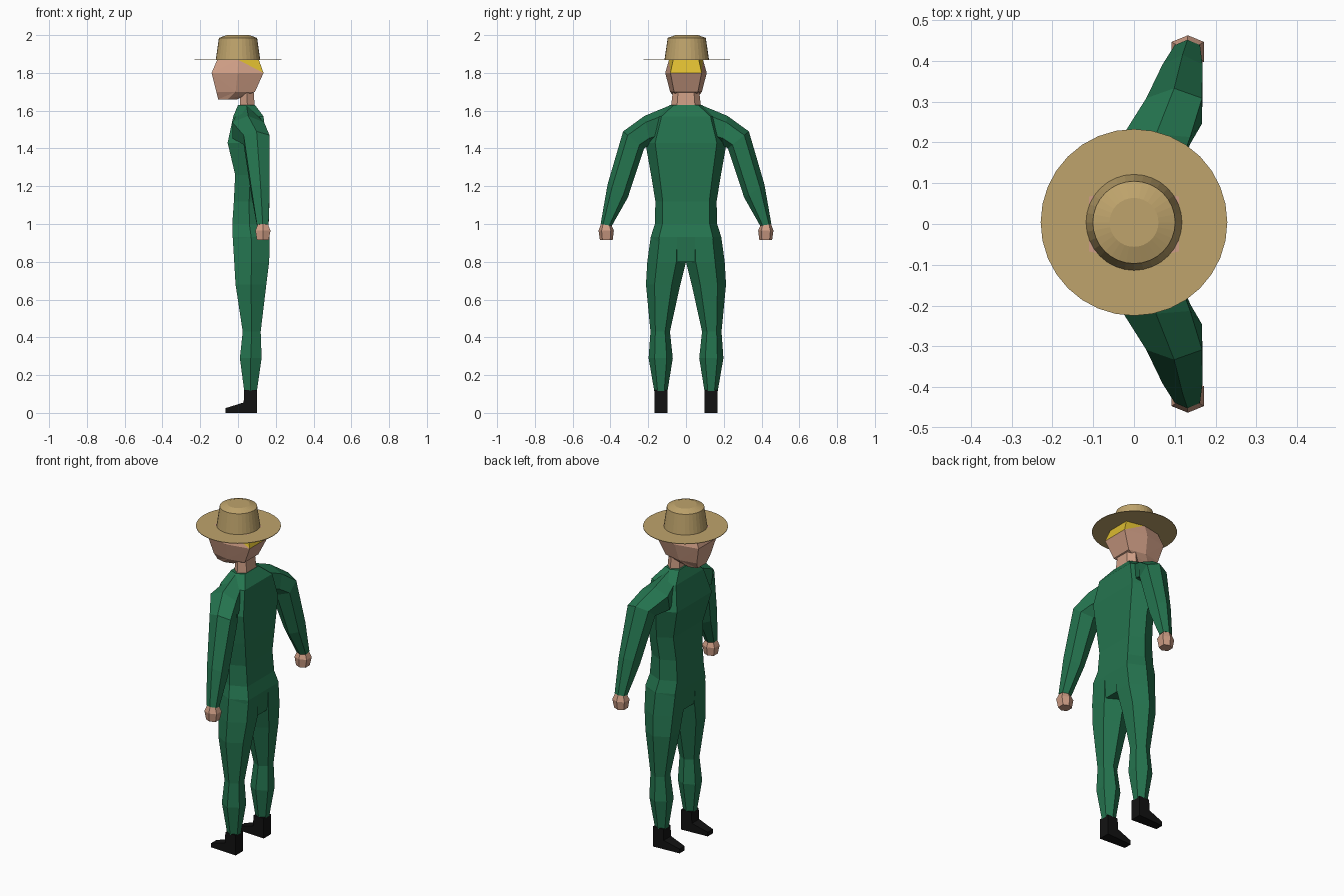
import bpy, bmesh, math
from mathutils import Vector

if "Cube" in bpy.data.objects:
    bpy.data.objects.remove(bpy.data.objects["Cube"])


def material(name, rgb):
    m = bpy.data.materials.new(name)
    m.diffuse_color = (*rgb, 1)
    m.use_nodes = True
    m.node_tree.nodes["Principled BSDF"].inputs["Base Color"].default_value = m.diffuse_color
    return m


GREEN = material("green cloth", (0.018, 0.175, 0.078))
SKIN = material("skin", (0.62, 0.34, 0.235))
HAIR = material("yellow hair", (0.72, 0.50, 0.03))
STRAW = material("straw", (0.52, 0.37, 0.15))
BLACK = material("black leather", (0.006, 0.006, 0.006))


def finish(name, bm, mats, mirror=False):
    bmesh.ops.recalc_face_normals(bm, faces=bm.faces)
    me = bpy.data.meshes.new(name)
    bm.to_mesh(me)
    bm.free()
    for m in mats:
        me.materials.append(m)
    ob = bpy.data.objects.new(name, me)
    bpy.context.collection.objects.link(ob)
    if mirror:
        mod = ob.modifiers.new("mirror", 'MIRROR')
        mod.use_axis = (False, True, False)
        mod.use_mirror_merge = False
    return ob


def loft(sections, f):
    """Six-sided loft. Section: outer (y,z), inner (y,z), front x, back x."""
    bm = bmesh.new()
    rings = []
    for oy, oz, iy, iz, x0, x1 in sections:
        xm = (x0 + x1) / 2
        pts = ((xm, 0), (x1, f), (x1, 1 - f), (xm, 1), (x0, 1 - f), (x0, f))
        rings.append([bm.verts.new((x, oy + (iy - oy) * t, oz + (iz - oz) * t))
                      for x, t in pts])
    for a, b in zip(rings, rings[1:]):
        for i in range(6):
            j = (i + 1) % 6
            bm.faces.new((a[i], a[j], b[j], b[i]))
    bm.faces.new(rings[0])
    bm.faces.new(rings[-1])
    return bm


def level(rows):
    """Symmetric horizontal sections: z, half width, front x, back x."""
    return [(w, z, -w, z, x0, x1) for z, w, x0, x1 in rows]


# torso
finish("torso", loft(level([
    (1.63, 0.085, 0.0, 0.09), (1.57, 0.17, -0.025, 0.135),
    (1.43, 0.215, -0.055, 0.15), (1.26, 0.185, -0.015, 0.145),
    (1.12, 0.162, -0.022, 0.14), (1.0, 0.165, -0.03, 0.15),
    (0.93, 0.187, -0.028, 0.168), (0.80, 0.19, -0.018, 0.158)]), 0.12), [GREEN])

# legs
finish("legs", loft([
    (0.187, 0.93, 0.0, 0.93, -0.028, 0.168), (0.205, 0.80, 0.0, 0.80, -0.02, 0.165),
    (0.212, 0.68, 0.03, 0.68, -0.013, 0.15), (0.188, 0.43, 0.085, 0.43, 0.025, 0.12),
    (0.198, 0.29, 0.07, 0.29, 0.01, 0.125), (0.168, 0.115, 0.098, 0.115, 0.033, 0.10)],
    0.25), [GREEN], True)

# arms
finish("arms", loft([
    (0.08, 1.63, 0.08, 1.45, 0.0, 0.09), (0.22, 1.572, 0.19, 1.42, -0.03, 0.138),
    (0.333, 1.49, 0.222, 1.40, 0.03, 0.167), (0.415, 1.21, 0.308, 1.14, 0.07, 0.168),
    (0.452, 1.0, 0.393, 0.99, 0.10, 0.162)], 0.22), [GREEN], True)

# hands
finish("hands", loft([
    (0.45, 1.0, 0.395, 0.995, 0.105, 0.158), (0.463, 0.965, 0.382, 0.965, 0.092, 0.172),
    (0.456, 0.915, 0.388, 0.915, 0.10, 0.162)], 0.2), [SKIN], True)

# boots: side profile given thickness, toe narrowed
bm = bmesh.new()
prof = [(0.10, 0), (0.10, 0.12), (0.033, 0.12), (0.03, 0.055), (-0.067, 0.025), (-0.067, 0)]
sides = []
for s in (-1, 1):
    sides.append([bm.verts.new((x, 0.132 + s * (0.034 if x > 0 else 0.024), z))
                  for x, z in prof])
a, b = sides
bm.faces.new(a)
bm.faces.new(b)
for i in range(len(prof)):
    j = (i + 1) % len(prof)
    bm.faces.new((a[i], a[j], b[j], b[i]))
finish("boots", bm, [BLACK], True)

# neck
finish("neck", loft(level([
    (1.60, 0.082, 0.01, 0.09), (1.70, 0.07, 0.012, 0.083),
    (1.74, 0.07, 0.012, 0.09)]), 0.2), [SKIN])

# head, upper back faces are hair
bm = loft(level([
    (1.87, 0.09, -0.11, 0.11), (1.80, 0.11, -0.14, 0.135),
    (1.70, 0.084, -0.115, 0.09), (1.66, 0.055, -0.105, -0.005)]), 0.125)
bmesh.ops.triangulate(bm, faces=bm.faces, quad_method='LONG_EDGE')
for fc in bm.faces:
    c = fc.calc_center_median()
    if c.x > 0.06 and 1.81 < c.z < 1.869:
        fc.material_index = 1
finish("head", bm, [SKIN, HAIR])


# straw hat: turned profiles
def turned(name, prof, n=32):
    bm = bmesh.new()
    rings = [[bm.verts.new((r * math.cos(2 * math.pi * k / n),
                            r * math.sin(2 * math.pi * k / n) + 0.004, z))
              for k in range(n)] for r, z in prof]
    for a, b in zip(rings, rings[1:]):
        for i in range(n):
            j = (i + 1) % n
            bm.faces.new((a[i], a[j], b[j], b[i]))
    bm.faces.new(rings[0])
    bm.faces.new(rings[-1])
    return finish(name, bm, [STRAW])


turned("hat_brim", [(0.229, 1.867), (0.229, 1.870)])
turned("hat_crown", [(0.118, 1.868), (0.101, 1.985), (0.06, 2.0)])
